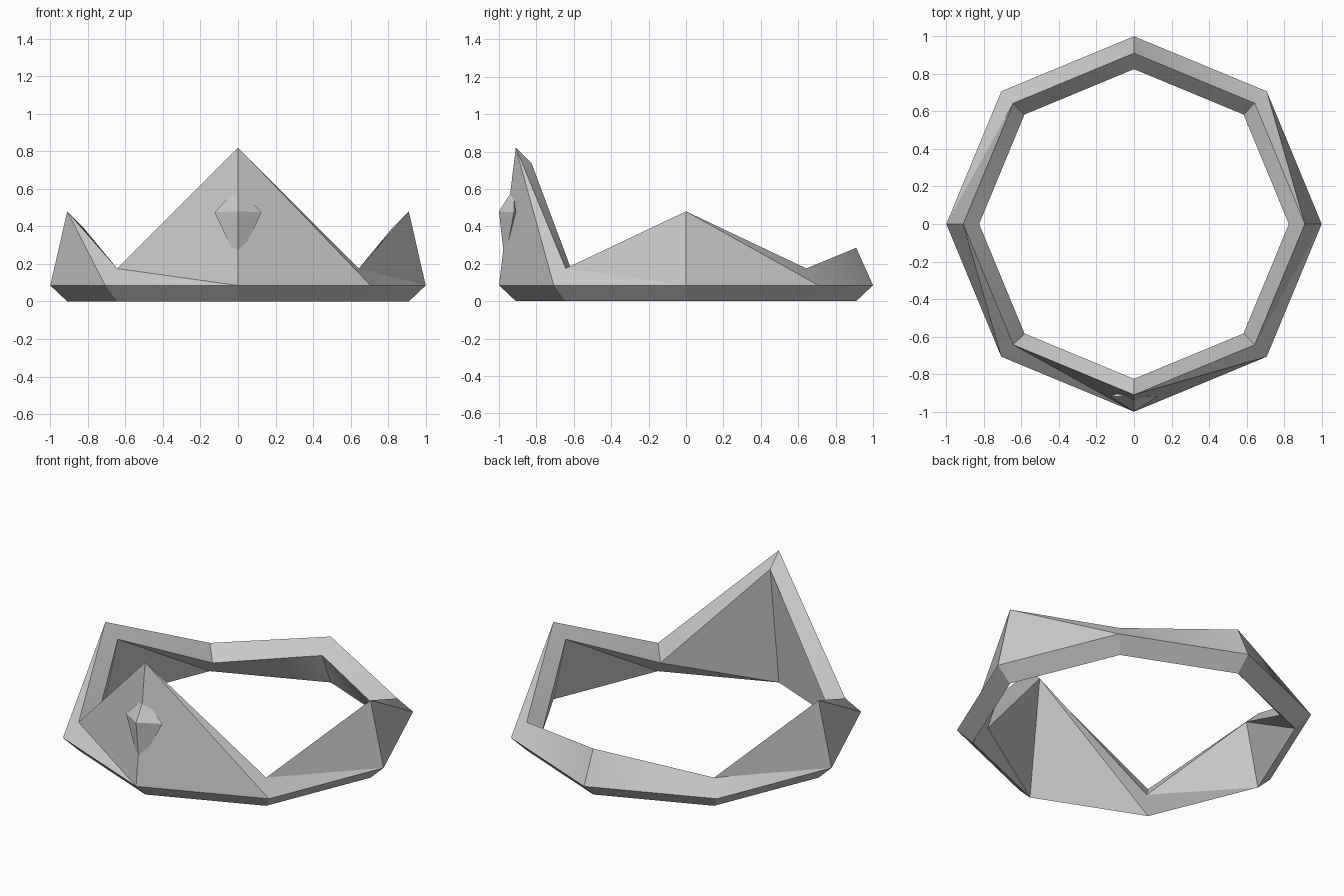
import bpy
import bmesh
from math import pi, sin, cos

cube = bpy.data.objects.get("Cube")
if cube:
    bpy.data.objects.remove(cube, do_unlink=True)

metal = bpy.data.materials.new("grey_metal")
metal.use_nodes = True
colour = (0.6, 0.6, 0.6, 1)
metal.diffuse_color = colour
metal.node_tree.nodes["Principled BSDF"].inputs["Base Color"].default_value = colour


def finish(name, bm):
    bmesh.ops.recalc_face_normals(bm, faces=bm.faces)
    mesh = bpy.data.meshes.new(name)
    bm.to_mesh(mesh)
    bm.free()
    mesh.materials.append(metal)
    obj = bpy.data.objects.new(name, mesh)
    bpy.context.collection.objects.link(obj)
    bpy.ops.object.select_all(action="DESELECT")
    obj.select_set(True)
    bpy.context.view_layer.objects.active = obj
    bpy.ops.object.shade_smooth_by_angle(angle=pi / 6)


# Eight-sided band with a diamond section; crest heights run from the front round
SIDES = 8
LOW, MID = 0.175, 0.48
crests = [0.82, LOW, MID, LOW, 0.285, LOW, MID, LOW]

bm = bmesh.new()
rings = []
for i, crest in enumerate(crests):
    a = -pi / 2 + i * 2 * pi / SIDES
    section = [(1, 0.085), (0.91, crest), (0.825, crest - 0.085), (0.91, 0)]
    rings.append([bm.verts.new((r * cos(a), r * sin(a), z)) for r, z in section])

for i in range(SIDES):
    here, there = rings[i], rings[(i + 1) % SIDES]
    for k in range(4):
        n = (k + 1) % 4
        bm.faces.new((here[k], there[k], here[n]))
        bm.faces.new((there[k], there[n], here[n]))
finish("crown_band", bm)

# Faceted jewel set into the tall front point
bm = bmesh.new()
top = bm.verts.new((0, -0.92, 0.605))
bottom = bm.verts.new((0, -0.97, 0.21))
girdle = [bm.verts.new(p) for p in
          ((0, -1, 0.48), (0.125, -0.92, 0.475), (0, -0.86, 0.48), (-0.125, -0.92, 0.475))]
for i in range(4):
    for tip in (top, bottom):
        bm.faces.new((girdle[i], girdle[(i + 1) % 4], tip))
finish("front_jewel", bm)
